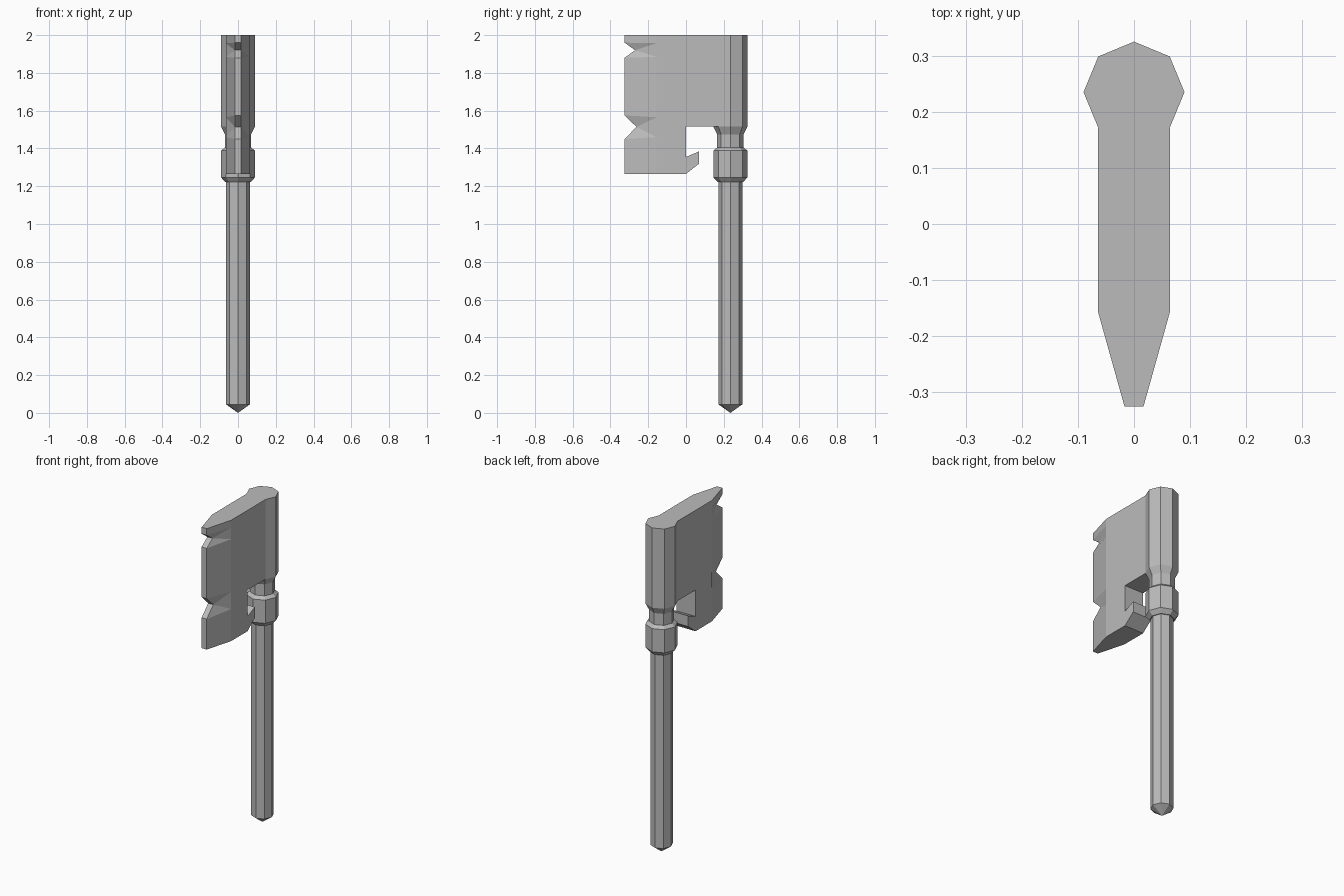
import bpy
import bmesh
from math import cos, sin, pi

cube = bpy.data.objects.get("Cube")
if cube:
    bpy.data.objects.remove(cube)

steel = bpy.data.materials.new("grey steel")
steel.use_nodes = True
steel.diffuse_color = (0.5, 0.5, 0.5, 1)
steel.node_tree.nodes["Principled BSDF"].inputs["Base Color"].default_value = (0.5, 0.5, 0.5, 1)


def finish(bm, name):
    bmesh.ops.recalc_face_normals(bm, faces=bm.faces)
    mesh = bpy.data.meshes.new(name)
    bm.to_mesh(mesh)
    bm.free()
    mesh.materials.append(steel)
    obj = bpy.data.objects.new(name, mesh)
    bpy.context.collection.objects.link(obj)
    return obj


def turned_part(name, profile, y, sides=8):
    """Close a (radius, z) profile into a faceted solid around a vertical axis."""
    bm = bmesh.new()
    rings = []
    for r, z in profile:
        count = sides if r > 0 else 1
        rings.append([bm.verts.new((r * cos(2 * pi * i / sides), y + r * sin(2 * pi * i / sides), z))
                      for i in range(count)])
    for low, high in zip(rings, rings[1:]):
        for i in range(sides):
            j = (i + 1) % sides
            if len(low) == 1:
                bm.faces.new((low[0], high[j], high[i]))
            else:
                bm.faces.new((low[i], low[j], high[j], high[i]))
    for ring in (rings[0], rings[-1]):
        if len(ring) > 1:
            bm.faces.new(ring)
    return finish(bm, name)


# Handle with pointed foot, collar, neck and the thick spine of the blade
AXIS_Y = 0.235
turned_part("handle", [(0, 0), (0.063, 0.045), (0.063, 1.23)], AXIS_Y)
turned_part("collar_and_spine",
            [(0.068, 1.222), (0.09, 1.247), (0.09, 1.388), (0.07, 1.405),
             (0.07, 1.475), (0.09, 1.515), (0.09, 2.0)], AXIS_Y)

# Blade: flat cheeks, tapered edge with two V notches, hook at the lower back
EDGE_Y, BEVEL_Y, EDGE_X, CHEEK_X = -0.325, -0.157, 0.017, 0.064
TOP, BOTTOM = 2.0, 1.265
# each notch: edge top, edge bottom, apex y, apex z, bevel top, bevel bottom
NOTCHES = [(1.96, 1.88, -0.27, 1.92, 1.957, 1.885),
           (1.575, 1.45, -0.262, 1.514, 1.565, 1.46)]
BACK = [(0, BOTTOM), (0.07, 1.32), (0.07, 1.385), (0, 1.355),
        (0, 1.515), (0.171, 1.515), (0.171, TOP)]


def blade_side(bm, s):
    """Build one cheek with its notched bevel; return the outline loop."""
    def edge(z):
        return bm.verts.new((s * EDGE_X, EDGE_Y, z))

    def bevel(z):
        return bm.verts.new((s * CHEEK_X, BEVEL_Y, z))

    e, b = edge(TOP), bevel(TOP)
    edge_line, bevel_line = [e], [b]
    for e_top, e_low, apex_y, apex_z, b_top, b_low in NOTCHES:
        e1, e2, b1, b2 = edge(e_top), edge(e_low), bevel(b_top), bevel(b_low)
        apex = bm.verts.new((s * EDGE_X, apex_y, apex_z))
        bm.faces.new((e, e1, b1, b))
        for tri in ((e1, apex, b1), (apex, b2, b1), (apex, e2, b2)):
            bm.faces.new(tri)
        edge_line += [e1, apex, e2]
        bevel_line += [b1, b2]
        e, b = e2, b2
    e1, b1 = edge(BOTTOM), bevel(BOTTOM)
    bm.faces.new((e, e1, b1, b))
    edge_line.append(e1)
    bevel_line.append(b1)
    back = [bm.verts.new((s * CHEEK_X, y, z)) for y, z in BACK]
    bm.faces.new(bevel_line + back)
    return edge_line + [b1] + back + [bevel_line[0]]


bm = bmesh.new()
left, right = blade_side(bm, 1), blade_side(bm, -1)
n = len(left)

# Rim joining both cheeks; top and bottom are each one flat face
top_ids = [n - 2, n - 1, 0]
low = next(i for i, v in enumerate(left) if abs(v.co.z - BOTTOM) < 1e-5)
for ids in (top_ids, [low, low + 1, low + 2]):
    bm.faces.new([left[i] for i in ids] + [right[i] for i in reversed(ids)])
skip = {n - 2, n - 1, low, low + 1}
for i in range(n):
    if i not in skip:
        j = (i + 1) % n
        bm.faces.new((left[i], left[j], right[j], right[i]))
finish(bm, "blade")
